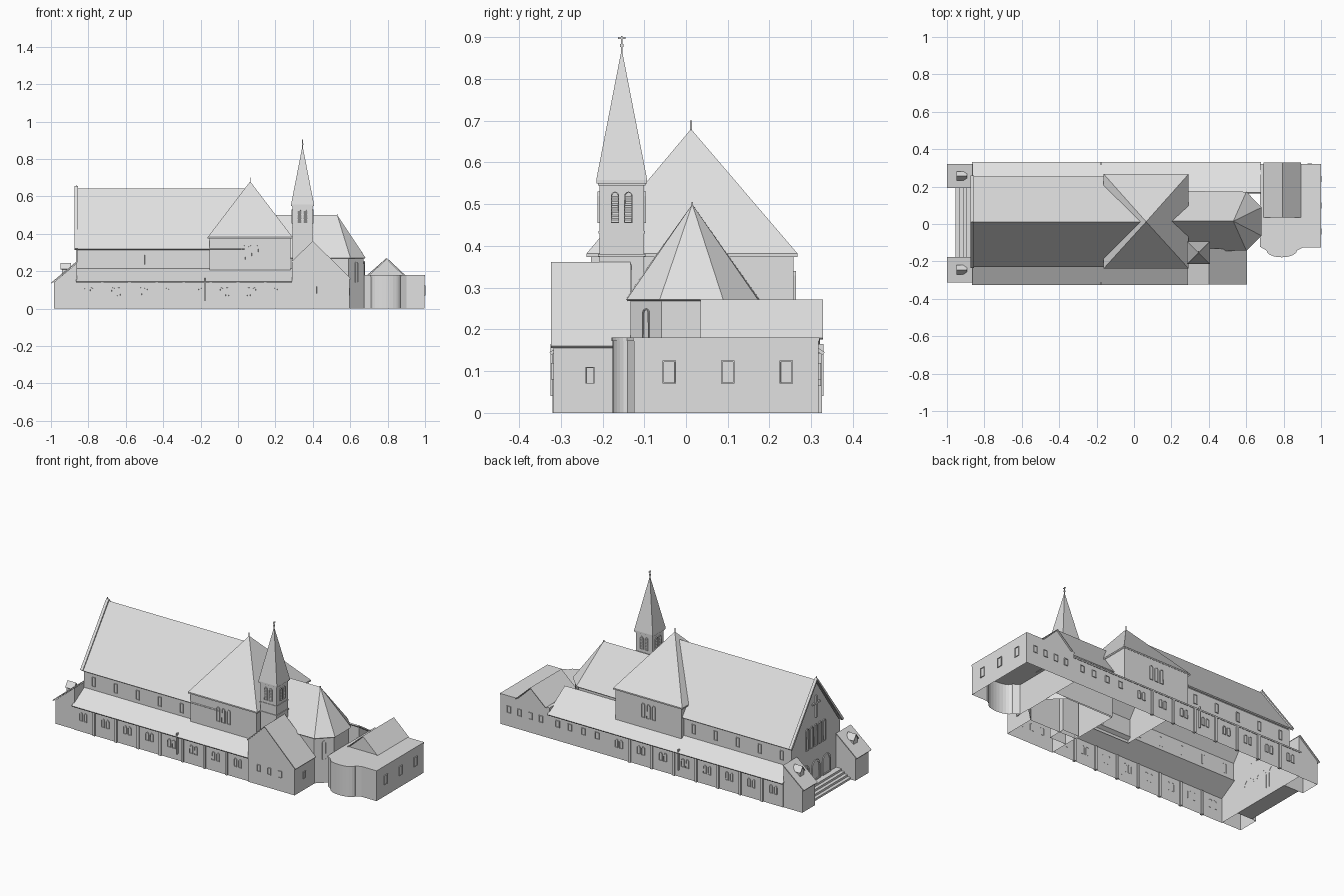
import bpy, bmesh, math
from mathutils import Vector

if "Cube" in bpy.data.objects:
    bpy.data.objects.remove(bpy.data.objects["Cube"])

stone = bpy.data.materials.new("pale_grey_stone")
stone.use_nodes = True
GREY = (0.75, 0.75, 0.75, 1)
stone.diffuse_color = GREY
stone.node_tree.nodes["Principled BSDF"].inputs["Base Color"].default_value = GREY


def finish(name, bm, thick=0):
    bmesh.ops.recalc_face_normals(bm, faces=bm.faces[:])
    mesh = bpy.data.meshes.new(name)
    bm.to_mesh(mesh)
    bm.free()
    mesh.materials.append(stone)
    ob = bpy.data.objects.new(name, mesh)
    bpy.context.collection.objects.link(ob)
    if thick:
        mod = ob.modifiers.new("thickness", 'SOLIDIFY')
        mod.thickness, mod.offset = thick, 0
    return ob


def shell(name, chain, axis, a, b, caps="ab", thick=0):
    """Sweep an open (horizontal, z) profile along an axis; bottom stays open."""
    bm = bmesh.new()
    rows = []
    for t in (a, b):
        rows.append([bm.verts.new((t, h, z) if axis == 'x' else (h, t, z)) for h, z in chain])
    for i in range(len(chain) - 1):
        bm.faces.new((rows[0][i], rows[0][i + 1], rows[1][i + 1], rows[1][i]))
    for key, row in zip("ab", rows):
        if key in caps:
            bm.faces.new(row)
    return finish(name, bm, thick)


def roof(name, chain, axis, a, b, thick=0.008):
    return shell(name, chain, axis, a, b, "", thick)


def walls(name, outline, z0, z1, top=False):
    bm = bmesh.new()
    lo, hi = [[bm.verts.new((x, y, z)) for x, y in outline] for z in (z0, z1)]
    for i in range(len(outline)):
        j = (i + 1) % len(outline)
        bm.faces.new((lo[i], lo[j], hi[j], hi[i]))
    if top:
        bm.faces.new(hi)
    return finish(name, bm)


def rect(x0, x1, y0, y1):
    return [(x0, y0), (x1, y0), (x1, y1), (x0, y1)]


def spire(name, outline, z, apex, lip=0.008):
    """Pointed roof with a thin vertical eave edge."""
    bm = bmesh.new()
    lo, hi = [[bm.verts.new((x, y, h)) for x, y in outline] for h in (z - lip, z)]
    tip = bm.verts.new(apex)
    for i in range(len(outline)):
        j = (i + 1) % len(outline)
        bm.faces.new((lo[i], lo[j], hi[j], hi[i]))
        bm.faces.new((hi[i], hi[j], tip))
    return finish(name, bm)


def boxes(name, items):
    """Each item is (x0, x1, y0, y1, z0, z1)."""
    bm = bmesh.new()
    for x0, x1, y0, y1, z0, z1 in items:
        vs = bmesh.ops.create_cube(bm, size=1)["verts"]
        for v in vs:
            v.co = Vector(((x0 + x1) / 2 + v.co.x * (x1 - x0),
                           (y0 + y1) / 2 + v.co.y * (y1 - y0),
                           (z0 + z1) / 2 + v.co.z * (z1 - z0)))
    return finish(name, bm)


EAST, NORTH, WEST, SOUTH = 0, 90, 180, 270


def windows(name, spots, w, h, arch=True, slats=0):
    """Framed openings; each spot is (x, y, sill z, facing angle)."""
    bm = bmesh.new()
    for x, y, z, deg in spots:
        a = math.radians(deg)
        out, side = Vector((math.cos(a), math.sin(a), 0)), Vector((-math.sin(a), math.cos(a), 0))
        base = Vector((x, y, z))
        pts = [(-w / 2, 0), (w / 2, 0)]
        if arch:
            r = w / 2
            pts += [(r * math.cos(math.pi * k / 6), h - r + r * math.sin(math.pi * k / 6)) for k in range(7)]
        else:
            pts += [(w / 2, h), (-w / 2, h)]
        front = bm.faces.new([bm.verts.new(base + side * u + out * 0.005 + Vector((0, 0, v))) for u, v in pts])
        edge = bmesh.ops.extrude_edge_only(bm, edges=front.edges[:])["geom"]
        for v in edge:
            if isinstance(v, bmesh.types.BMVert):
                v.co -= out * 0.006
        bmesh.ops.inset_region(bm, faces=[front], thickness=w * 0.13)
        bmesh.ops.inset_region(bm, faces=[front], thickness=w * 0.01)
        for v in front.verts:
            v.co -= out * 0.004
        # louvre slats
        for k in range(slats):
            c = base + out * 0.003 + Vector((0, 0, h * (k + 1) / (slats + 1.5)))
            q = [c + side * s * w * 0.4 + out * d + Vector((0, 0, -d)) for s, d in ((-1, -0.002), (1, -0.002), (1, 0.002), (-1, 0.002))]
            bm.faces.new([bm.verts.new(p) for p in q])
    return finish(name, bm)


MID = 0.012        # ridge line of the church
BAY = 0.145        # spacing of the aisle bays
S_WALL, N_WALL = -0.312, 0.318

# Nave and aisles
shell("nave_shell", [(S_WALL, 0), (S_WALL, 0.145), (-0.215, 0.205), (-0.215, 0.315), (MID, 0.63),
                     (0.238, 0.315), (0.238, 0.205), (N_WALL, 0.145), (N_WALL, 0)], 'x', -0.86, 0.03, "a")
shell("south_aisle_end", [(S_WALL, 0), (S_WALL, 0.145), (-0.215, 0.205)], 'x', 0.03, 0.29, "")
shell("north_aisle_middle", [(0.238, 0.205), (N_WALL, 0.145), (N_WALL, 0)], 'x', 0.03, 0.29, "")
shell("north_aisle_end", [(0.17, 0), (0.17, 0.24), (N_WALL, 0.145), (N_WALL, 0)], 'x', 0.29, 0.675, "b")
roof("nave_roof", [(-0.228, 0.316), (MID, 0.638), (0.25, 0.316)], 'x', -0.865, 0.035)
roof("south_aisle_roof", [(-0.325, 0.142), (-0.21, 0.212)], 'x', -0.865, 0.29)
roof("north_aisle_roof", [(0.33, 0.142), (0.235, 0.205)], 'x', -0.865, 0.29)
roof("north_annex_roof", [(0.33, 0.142), (0.165, 0.25)], 'x', 0.29, 0.68)
roof("west_gable_coping", [(-0.23, 0.318), (MID, 0.648), (0.254, 0.318)], 'x', -0.873, -0.856, 0.014)

# Crossing with pyramid roof
walls("transept_walls", rect(-0.152, 0.282, -0.228, 0.258), 0.18, 0.38)
spire("transept_roof", rect(-0.162, 0.292, -0.238, 0.267), 0.382, (0.065, MID, 0.68))

# Chancel and apse
apse = [(0.60, -0.14), (0.68, -0.062), (0.68, 0.088), (0.60, 0.17)]
walls("chancel_walls", [(0.285, -0.13)] + [(x - 0.008, MID + (y - MID) * 0.95) for x, y in apse] + [(0.285, 0.16)], 0, 0.272)
bm = bmesh.new()
peak, start = bm.verts.new((0.53, 0.015, 0.497)), bm.verts.new((0.2, 0.015, 0.497))
rim = [bm.verts.new((x, y, 0.27)) for x, y in [(0.2, -0.145)] + apse + [(0.2, 0.175)]]
for i in range(1, 4):
    bm.faces.new((rim[i], rim[i + 1], peak))
bm.faces.new((rim[0], rim[1], peak, start))
bm.faces.new((rim[4], rim[5], start, peak))
finish("chancel_roof", bm, 0.006)

# Side chapel with an uneven gable
shell("chapel_shell", [(0.29, 0), (0.29, 0.25), (0.40, 0.355), (0.595, 0.16), (0.595, 0)], 'y', -0.318, -0.13)
roof("chapel_roof", [(0.288, 0.25), (0.40, 0.358), (0.603, 0.158)], 'y', -0.324, -0.133, 0.006)

# Bell tower
TX, TY = 0.345, -0.154
walls("tower_shaft", rect(TX - 0.053, TX + 0.053, TY - 0.053, TY + 0.053), 0, 0.555)
spire("tower_spire", rect(TX - 0.061, TX + 0.061, TY - 0.061, TY + 0.061), 0.558, (TX, TY, 0.872))
boxes("tower_string_courses", [(TX - r, TX + r, TY - r, TY + r, z, z + 0.006)
                               for r, z in ((0.057, 0.375), (0.056, 0.43), (0.057, 0.545))])
belfry = []
for deg in (EAST, NORTH, WEST, SOUTH):
    a = math.radians(deg)
    for s in (-0.016, 0.016):
        belfry.append((TX + 0.053 * math.cos(a) - s * math.sin(a), TY + 0.053 * math.sin(a) + s * math.cos(a), 0.455, deg))
windows("belfry_louvres", belfry, 0.02, 0.075, True, 7)

# Finials and crosses
finials = [(0.065, MID, 0.67, 0.70), (TX, TY, 0.86, 0.903), (0.53, 0.015, 0.49, 0.505), (-0.865, MID, 0.64, 0.662)]
boxes("finials", [(x - 0.002, x + 0.002, y - 0.002, y + 0.002, a, b) for x, y, a, b in finials]
      + [(TX - 0.002, TX + 0.002, TY - 0.009, TY + 0.009, 0.896, 0.9), (TX - 0.004, TX + 0.004, TY - 0.004, TY + 0.004, 0.876, 0.884)])

# Sacristy with a curved bay and a cross gable
bay = [(0.79 + 0.08 * math.cos(t), -0.14 - 0.036 * math.sin(t)) for t in [math.pi * (1 - k / 12) for k in range(13)]]
sacristy = [(0.675, -0.12)] + bay + [(0.9, -0.125), (0.998, -0.125), (0.998, 0.318), (0.675, 0.318)]
walls("sacristy_walls", sacristy, 0, 0.178, True)
walls("sacristy_cornice", [(0.835 + (x - 0.835) * 1.01, 0.08 + (y - 0.08) * 1.008) for x, y in sacristy], 0.172, 0.181, True)
shell("sacristy_gable", [(0.70, 0.178), (0.795, 0.265), (0.885, 0.178)], 'y', 0.04, 0.32)
roof("sacristy_gable_roof", [(0.693, 0.178), (0.795, 0.269), (0.892, 0.178)], 'y', 0.035, 0.328, 0.005)

# West porches with little roof dormers
for side, y0, y1 in (("south", -0.308, -0.182), ("north", 0.198, 0.315)):
    c = (y0 + y1) / 2
    shell(side + "_porch", [(y0, 0), (y0, 0.14), (y0, 0.14), (y1, 0.14), (y1, 0)][:2] + [(y1, 0.14), (y1, 0)], 'x', -0.985, -0.86)
    shell(side + "_porch_gable", [(-0.985, 0.14), (-0.86, 0.245), (-0.86, 0.14)], 'y', y0, y1)
    roof(side + "_porch_roof", [(-0.998, 0.136), (-0.862, 0.25)], 'y', y0 - 0.006, y1 + 0.006, 0.006)
    shell(side + "_porch_dormer", [(c - 0.018, 0.17), (c - 0.018, 0.215), (c, 0.24), (c + 0.018, 0.215), (c + 0.018, 0.17)], 'x', -0.942, -0.895)
    roof(side + "_dormer_roof", [(c - 0.023, 0.21), (c, 0.242), (c + 0.023, 0.21)], 'x', -0.948, -0.893, 0.004)
boxes("west_steps", [(-0.955 + 0.02 * k, -0.858, -0.182, 0.198, 0.012 * k, 0.012 * (k + 1)) for k in range(4)])

# Buttresses and drainpipes
ribs = [-0.725 + BAY * k for k in range(7)]
boxes("buttresses", [(x - 0.007, x + 0.007, y - 0.008, y + 0.008, 0, 0.142) for y in (S_WALL, N_WALL) for x in ribs])
boxes("drainpipes", [(-0.18, -0.174, y - 0.007, y + 0.007, 0.04, 0.165) for y in (S_WALL - 0.006, N_WALL + 0.004)])

# Windows and doors
centres = [x - BAY / 2 for x in ribs] + [ribs[-1] + BAY / 2]
windows("aisle_windows", [(x + s, y, 0.065, d) for x in centres for s in (-0.015, 0.015)
                          for y, d in ((S_WALL, SOUTH), (N_WALL, NORTH))], 0.02, 0.05)
windows("annex_windows", [(x, N_WALL, 0.08, NORTH) for x in (0.36, 0.45, 0.54, 0.62, 0.73, 0.8, 0.87, 0.94)], 0.026, 0.04, False)
windows("clerestory_windows", [(x, y, 0.235, d) for x in centres[:5] for y, d in ((-0.215, SOUTH), (0.238, NORTH))], 0.022, 0.055, False)
windows("transept_windows", [(0.065 + s, y, 0.255, d) for s in (-0.035, 0, 0.035)
                             for y, d in ((-0.228, SOUTH), (0.258, NORTH))], 0.022, 0.085)
windows("apse_windows", [(0.632, -0.094, 0.14, -45), (0.632, 0.122, 0.14, 45)], 0.022, 0.11)
windows("sacristy_windows", [(0.998, y, 0.07, EAST) for y in (-0.04, 0.1, 0.24)], 0.032, 0.055, False)
windows("chapel_windows", [(x, -0.318, 0.08, SOUTH) for x in (0.36, 0.43, 0.5)] + [(0.595, -0.23, 0.07, EAST)], 0.022, 0.04, False)
windows("west_lancets", [(-0.86, MID + s, 0.25, WEST) for s in (-0.08, -0.04, 0, 0.04, 0.08)], 0.026, 0.13)
windows("west_doors", [(-0.86, MID + s, 0.048, WEST) for s in (-0.1, 0, 0.1)], 0.075, 0.12)
boxes("west_wall_cross", [(-0.868, -0.859, MID - 0.005, MID + 0.005, 0.42, 0.55), (-0.868, -0.859, MID - 0.035, MID + 0.035, 0.5, 0.51)])
